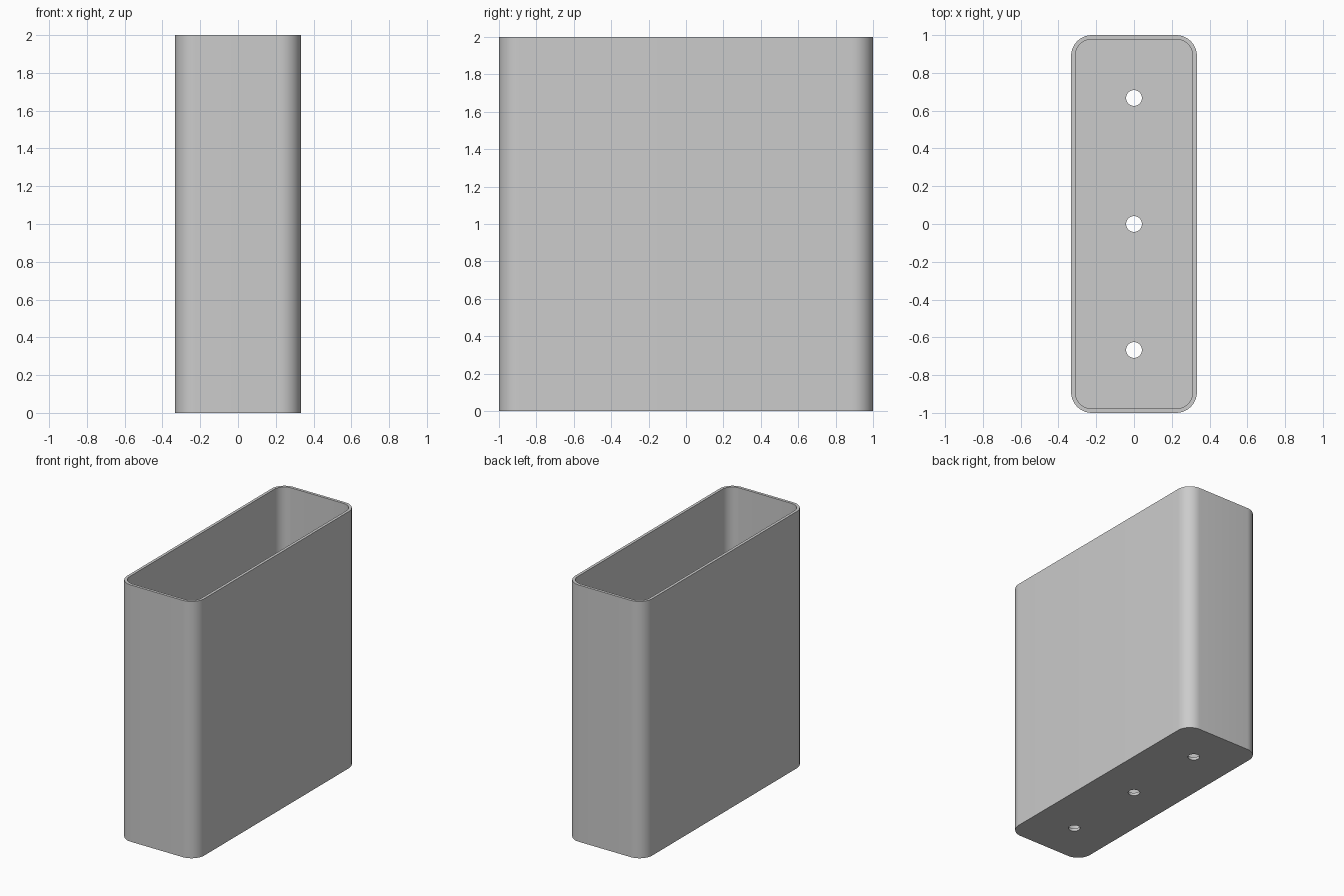
import bpy
import bmesh
from math import sin, cos, pi, radians
from mathutils import Vector

cube = bpy.data.objects.get("Cube")
if cube:
    bpy.data.objects.remove(cube, do_unlink=True)

HALF_X, HALF_Y, HEIGHT = 0.333, 1.0, 2.0
CORNER, WALL, FLOOR = 0.11, 0.022, 0.022
HOLE_RADIUS, HOLE_SPACING = 0.042, 0.667
CORNER_STEPS, HOLE_SIDES = 12, 32


def rounded_rect(inset):
    """Outline of the box, pulled in by the given inset."""
    r = CORNER - inset
    points = []
    for q, (sx, sy) in enumerate([(1, 1), (-1, 1), (-1, -1), (1, -1)]):
        for i in range(CORNER_STEPS + 1):
            a = (q + i / CORNER_STEPS) * pi / 2
            points.append((sx * (HALF_X - CORNER) + r * cos(a),
                           sy * (HALF_Y - CORNER) + r * sin(a)))
    return points


def circle(y):
    return [(HOLE_RADIUS * cos(2 * pi * i / HOLE_SIDES),
             y + HOLE_RADIUS * sin(2 * pi * i / HOLE_SIDES))
            for i in range(HOLE_SIDES)]


bm = bmesh.new()


def loop(points, z):
    verts = [bm.verts.new((x, y, z)) for x, y in points]
    for a, b in zip(verts, verts[1:] + verts[:1]):
        bm.edges.new((a, b))
    return verts


def bridge(low, high):
    n = len(low)
    for i in range(n):
        j = (i + 1) % n
        bm.faces.new((low[i], low[j], high[j], high[i]))


def fill(loops, normal):
    """Flat plate bounded by the first loop, with the others as holes."""
    edges = [bm.edges.get((a, b)) for vs in loops
             for a, b in zip(vs, vs[1:] + vs[:1])]
    bmesh.ops.triangle_fill(bm, use_beauty=True, edges=edges,
                            normal=Vector(normal))


# Outer and inner walls joined by the flat rim
outer, inner = rounded_rect(0), rounded_rect(WALL)
outer_low, outer_high = loop(outer, 0), loop(outer, HEIGHT)
inner_low, inner_high = loop(inner, FLOOR), loop(inner, HEIGHT)
bridge(outer_low, outer_high)
bridge(outer_high, inner_high)
bridge(inner_high, inner_low)

# Floor with three drilled mounting holes
centres = [k * HOLE_SPACING for k in (-1, 0, 1)]
holes_low = [loop(circle(y), 0) for y in centres]
holes_high = [loop(circle(y), FLOOR) for y in centres]
for low, high in zip(holes_low, holes_high):
    bridge(high, low)
fill([outer_low] + holes_low, (0, 0, -1))
fill([inner_low] + holes_high, (0, 0, 1))
bmesh.ops.recalc_face_normals(bm, faces=bm.faces)

mesh = bpy.data.meshes.new("open_box")
bm.to_mesh(mesh)
bm.free()
box = bpy.data.objects.new("open_box", mesh)
bpy.context.collection.objects.link(box)

# Plain grey material
grey = bpy.data.materials.new("plain_grey")
grey.use_nodes = True
colour = (0.6, 0.6, 0.6, 1)
grey.diffuse_color = colour
grey.node_tree.nodes["Principled BSDF"].inputs["Base Color"].default_value = colour
mesh.materials.append(grey)

# Smooth corners, crisp rim and floor edges
bpy.ops.object.select_all(action="DESELECT")
box.select_set(True)
bpy.context.view_layer.objects.active = box
bpy.ops.object.shade_smooth_by_angle(angle=radians(30))
